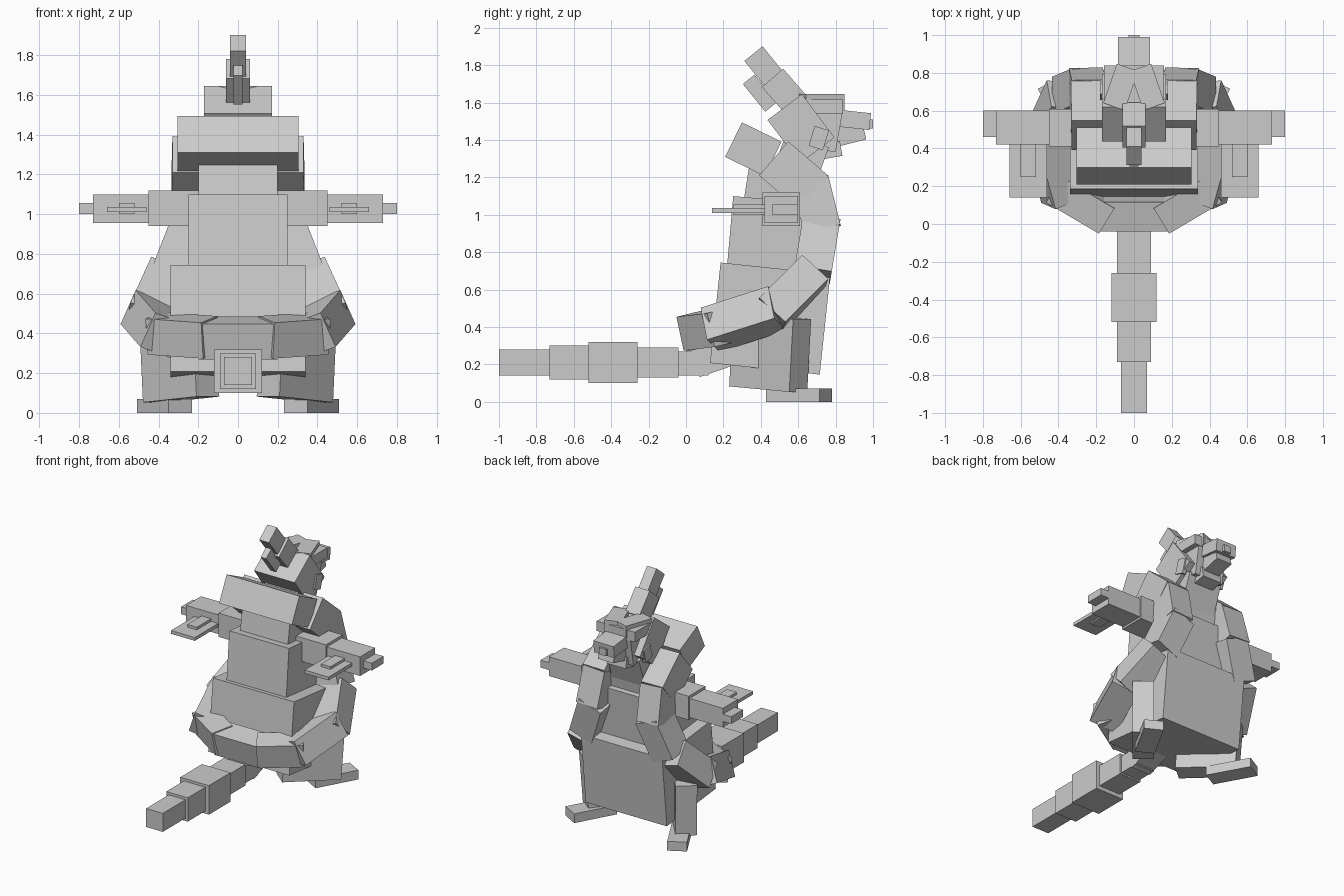
import bpy
from math import radians
from mathutils import Matrix, Vector

old = bpy.data.objects.get("Cube")
if old:
    bpy.data.objects.remove(old, do_unlink=True)

grey = bpy.data.materials.new("plain_grey")
grey.use_nodes = True
grey.diffuse_color = (0.6, 0.6, 0.6, 1)
grey.node_tree.nodes["Principled BSDF"].inputs["Base Color"].default_value = (0.6, 0.6, 0.6, 1)

CORNERS = [(x, y, z) for x in (-.5, .5) for y in (-.5, .5) for z in (-.5, .5)]
FACES = [(0, 1, 3, 2), (4, 6, 7, 5), (0, 4, 5, 1), (2, 3, 7, 6), (0, 2, 6, 4), (1, 5, 7, 3)]
FLIP = Matrix.Scale(-1, 4, (1, 0, 0))


def block(name, centre, size, rot=Matrix(), pair=False):
    """Box of a given size and rotation, optionally mirrored across x."""
    place = Matrix.Translation(centre) @ rot.to_4x4() @ Matrix.Diagonal((*size, 1))
    sides = [("left_", Matrix()), ("right_", FLIP)] if pair else [("", Matrix())]
    for prefix, side in sides:
        mesh = bpy.data.meshes.new(prefix + name)
        mesh.from_pydata([side @ place @ Vector(c) for c in CORNERS], [],
                         [f[::-1] if prefix == "right_" else f for f in FACES])
        mesh.materials.append(grey)
        obj = bpy.data.objects.new(prefix + name, mesh)
        bpy.context.collection.objects.link(obj)


def span(name, x, y, z, pair=False):
    """Upright box from its ranges along each axis."""
    block(name, [(a + b) / 2 for a, b in (x, y, z)], [b - a for a, b in (x, y, z)], pair=pair)


def tilt(degrees, axis="X"):
    return Matrix.Rotation(radians(degrees), 4, axis)


def link(name, start, end, width, depth, hint=(1, 0, 0)):
    """Mirrored box running from start to end, its width along the hint."""
    a, b = Vector(start), Vector(end)
    along = (b - a).normalized()
    across = Vector(hint)
    across = (across - along * across.dot(along)).normalized()
    rot = Matrix((across, along.cross(across), along)).transposed()
    block(name, (a + b) / 2, (width, depth, (b - a).length), rot, True)


# Tail
span("tail_tip", (-.07, .07), (-1, -.73), (.14, .28))
span("tail_outer", (-.09, .09), (-.73, -.52), (.12, .30))
span("tail_bulge", (-.12, .12), (-.52, -.26), (.10, .32))
span("tail_inner", (-.09, .09), (-.26, -.04), (.13, .29))
span("tail_bend", (-.08, .08), (-.04, .12), (.14, .27))
block("tail_root", (0, .17, .25), (.16, .26, .16), tilt(19))

# Body
block("belly", (0, .45, .445), (.68, .59, .54), tilt(-6))
block("waist", (0, .465, .89), (.50, .46, .38), tilt(-5))
block("chest", (0, .49, 1.07), (.40, .36, .34), tilt(-9))
block("neck", (0, .60, 1.26), (.28, .24, .30), tilt(-20))

# Legs and feet
block("thigh", (.295, .45, .262), (.15, .42, .39), tilt(-40, "Z") @ tilt(-4), True)
block("foot", (.37, .605, .035), (.137, .327, .07), tilt(-29, "Z"), True)

# Arms and hands
span("upper_arm", (.18, .45), (.41, .61), (.94, 1.12), True)
span("forearm", (.45, .73), (.42, .60), (.955, 1.10), True)
span("thumb", (.73, .80), (.46, .60), (1.0, 1.055), True)
span("palm", (.46, .66), (.14, .43), (1.01, 1.035), True)
span("palm_pad", (.52, .60), (.25, .43), (1.0, 1.055), True)

# Wrapped coil: across the shoulders, down the chest and round the hips
block("coil_yoke", (0, .36, 1.35), (.61, .235, .205), tilt(-26))
link("coil_shoulder", (.24, .47, 1.30), (.245, .68, 1.12), .18, .24)
link("coil_chest", (.24, .665, 1.18), (.255, .73, .92), .18, .20)
link("coil_side", (.235, .722, .96), (.345, .675, .68), .19, .20)
link("coil_turn", (.355, .68, .69), (.46, .45, .46), .20, .19, (1, 0, .2))
link("coil_hip", (.465, .49, .50), (.365, .13, .385), .20, .19, (.9, 0, .4))
link("coil_wing", (.42, .20, .40), (.14, .035, .38), .185, .16, (0, -.24, .97))
block("coil_back", (0, .06, .377), (.40, .16, .185), tilt(14))

# Head and face
block("skull", (0, .615, 1.46), (.34, .23, .29), tilt(37))
span("brow", (-.16, .16), (.62, .84), (1.54, 1.615))
block("brow_ridge", (.07, .725, 1.6), (.12, .22, .09), tilt(19, "Z"), True)
block("face", (0, .72, 1.46), (.24, .20, .22), tilt(-10))
block("muzzle", (0, .87, 1.51), (.17, .23, .09), tilt(-6))
block("upper_lip", (0, .85, 1.455), (.13, .18, .06), tilt(6))
span("nose", (-.03, .03), (.96, 1.0), (1.46, 1.51))
block("jaw", (0, .85, 1.405), (.13, .22, .06), tilt(14))
block("chin", (0, .775, 1.345), (.16, .11, .08), tilt(10))
block("cheek", (.165, .71, 1.41), (.03, .08, .11), tilt(-17), True)

# Crest
block("crest_tall", (0, .455, 1.745), (.08, .125, .30), tilt(39))
block("crest_wide", (0, .525, 1.66), (.12, .15, .19), tilt(41))
block("crest_small", (0, .395, 1.65), (.045, .08, .19), tilt(39))
